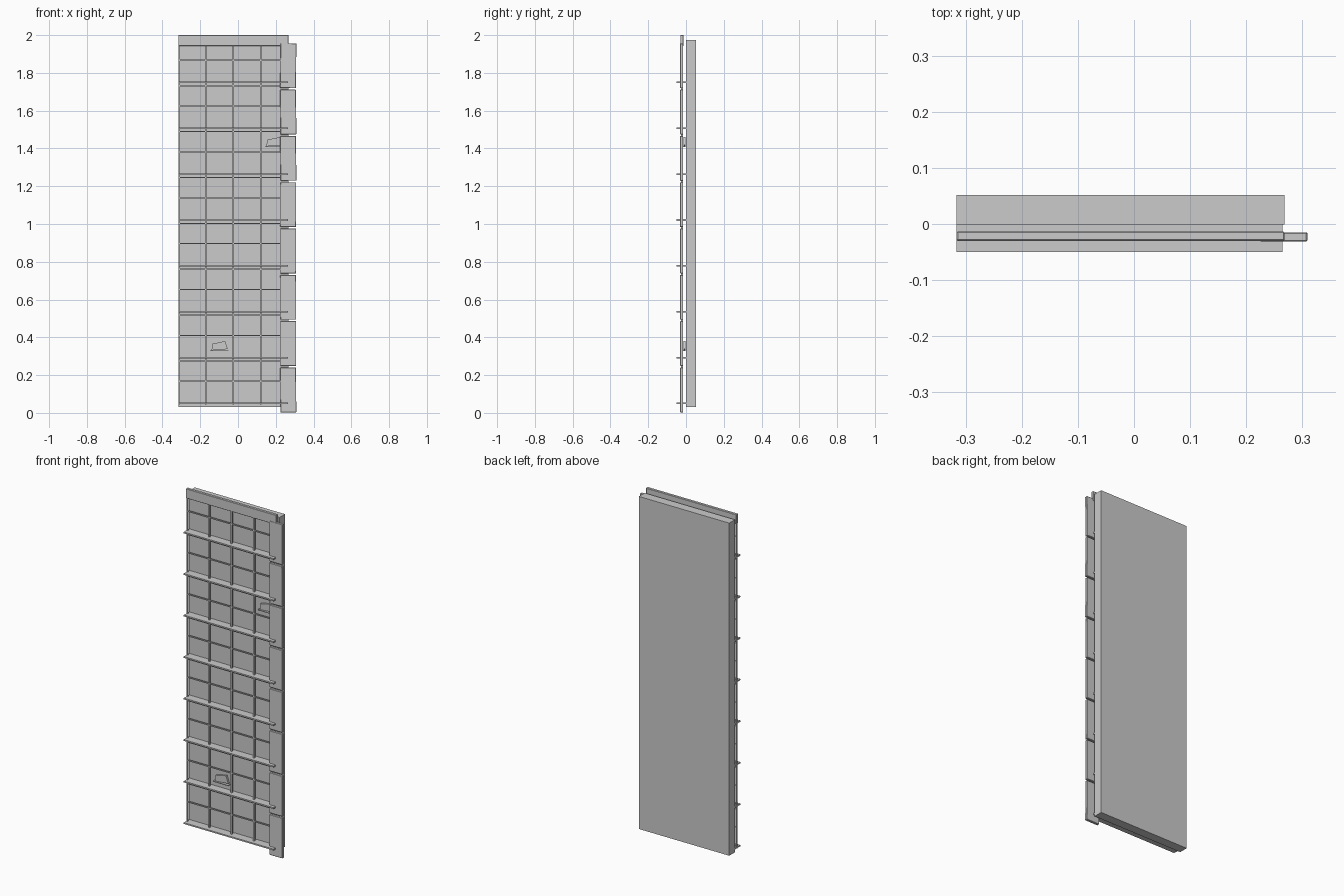
import bpy, bmesh, random
from mathutils import Matrix

if "Cube" in bpy.data.objects:
    bpy.data.objects.remove(bpy.data.objects["Cube"])

random.seed(3)


def box(name, x, y, z, bevel=0.0, tilt=0.0):
    """Axis-aligned box from (min, max) ranges, optionally tilted about y."""
    size = [r[1] - r[0] for r in (x, y, z)]
    bm = bmesh.new()
    bmesh.ops.create_cube(bm, size=1)
    bmesh.ops.scale(bm, vec=size, verts=bm.verts)
    if tilt:
        bmesh.ops.rotate(bm, verts=bm.verts, matrix=Matrix.Rotation(tilt, 3, 'Y'))
    me = bpy.data.meshes.new(name)
    bm.to_mesh(me)
    bm.free()
    ob = bpy.data.objects.new(name, me)
    ob.location = [(r[0] + r[1]) / 2 for r in (x, y, z)]
    bpy.context.collection.objects.link(ob)
    if bevel:
        mod = ob.modifiers.new("bevel", 'BEVEL')
        mod.width, mod.segments = bevel, 1
    return ob


def prism(name, outline, y0, y1):
    """Extrude an (x, z) outline along y."""
    bm = bmesh.new()
    face = bm.faces.new([bm.verts.new((x, y0, z)) for x, z in outline])
    ext = bmesh.ops.extrude_face_region(bm, geom=[face])
    verts = [g for g in ext["geom"] if isinstance(g, bmesh.types.BMVert)]
    bmesh.ops.translate(bm, verts=verts, vec=(0, y1 - y0, 0))
    bmesh.ops.recalc_face_normals(bm, faces=bm.faces)
    me = bpy.data.meshes.new(name)
    bm.to_mesh(me)
    bm.free()
    ob = bpy.data.objects.new(name, me)
    bpy.context.collection.objects.link(ob)


LEFT, RIGHT = -0.316, 0.268
PITCH = 0.2428

# Thick slab at the back
box("back_slab", (LEFT, RIGHT), (-0.001, 0.052), (0.03, 1.975))

# Header board across the top
box("header_board", (LEFT, RIGHT), (-0.03, -0.013), (1.943, 2.0), 0.002)

# Vertical lattice bars
for i, x in enumerate((-0.312, -0.17, -0.026, 0.12)):
    box(f"vertical_bar_{i}", (x - 0.004, x + 0.004), (-0.026, -0.017), (0.045, 1.945))

# Horizontal lattice bars
for i in range(15):
    z = 1.867 - i * PITCH / 2 - (0.014 if i % 2 else 0)
    box(f"horizontal_bar_{i}", (LEFT, 0.23), (-0.025, -0.018), (z - 0.003, z + 0.003))

# Shelf strips passing through the lattice
for i in range(8):
    z = 0.05 + i * PITCH
    box(f"shelf_{i}", (LEFT, 0.265), (-0.05, -0.001), (z - 0.004, z + 0.004))

# Stacked side boards, each a little crooked
for i in range(8):
    z = i * 0.2452
    box(f"side_board_{i}", (0.224, 0.308), (-0.031, -0.015),
        (z + 0.003, z + 0.24), 0.002, random.uniform(-0.012, 0.012))

# Small loose blocks on thin plates, resting behind the lattice
for i, (x, z) in enumerate(((-0.1, 0.33), (0.19, 1.41))):
    box(f"small_plate_{i}", (x - 0.048, x + 0.05), (-0.02, -0.002), (z - 0.003, z + 0.001))
    prism(f"small_block_{i}", [(x - 0.04, z + 0.001), (x + 0.046, z + 0.008),
                               (x + 0.032, z + 0.05), (x - 0.035, z + 0.036)], -0.014, -0.002)
